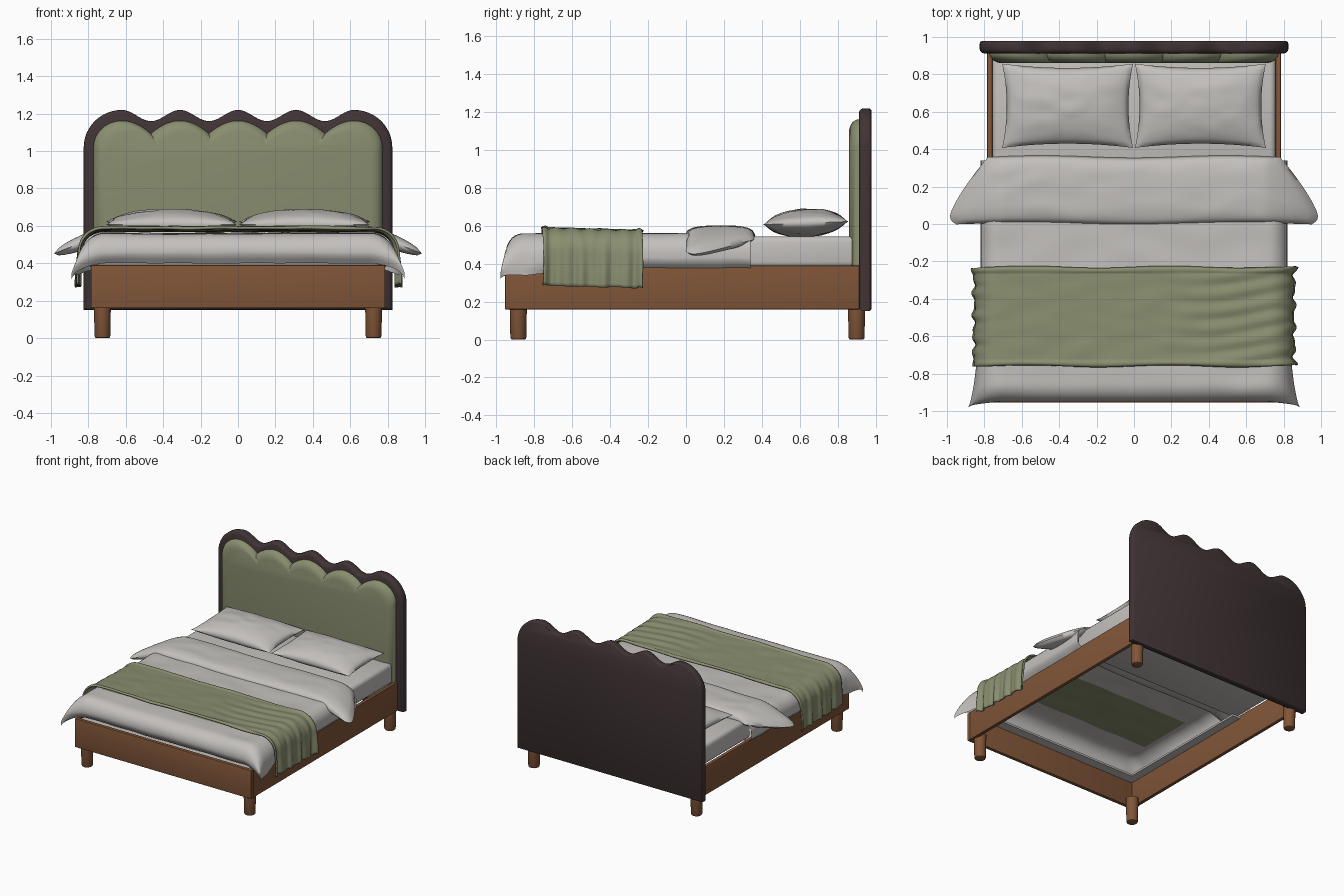
import bpy, bmesh, math
from mathutils import Vector, noise

if "Cube" in bpy.data.objects:
    bpy.data.objects.remove(bpy.data.objects["Cube"])


def material(name, rgb):
    m = bpy.data.materials.new(name)
    m.diffuse_color = (*rgb, 1)
    m.use_nodes = True
    m.node_tree.nodes["Principled BSDF"].inputs["Base Color"].default_value = m.diffuse_color
    return m


WOOD = material("warm wood", (0.22, 0.092, 0.04))
DARK = material("dark brown frame", (0.052, 0.034, 0.036))
GREEN = material("sage green fabric", (0.25, 0.27, 0.16))
WHITE = material("off white bedding", (0.55, 0.53, 0.51))


def finish(name, bm, mats, angle=35):
    bmesh.ops.remove_doubles(bm, verts=bm.verts, dist=1e-5)
    bmesh.ops.recalc_face_normals(bm, faces=bm.faces)
    me = bpy.data.meshes.new(name)
    bm.to_mesh(me)
    bm.free()
    for m in mats:
        me.materials.append(m)
    me.shade_smooth()
    me.set_sharp_from_angle(angle=math.radians(angle))
    ob = bpy.data.objects.new(name, me)
    bpy.context.collection.objects.link(ob)
    return ob


def box(name, lo, hi, mat, bevel=0.004):
    bm = bmesh.new()
    bmesh.ops.create_cube(bm, size=1)
    for v in bm.verts:
        v.co = [l + (c + 0.5) * (h - l) for c, l, h in zip(v.co, lo, hi)]
    if bevel:
        bmesh.ops.bevel(bm, geom=bm.edges[:], offset=bevel, segments=3, profile=0.5, affect='EDGES')
    return finish(name, bm, [mat])


def loft(name, loops, mat, angle=35):
    """Skin closed loops of points and cap both ends."""
    bm = bmesh.new()
    rings = [[bm.verts.new(p) for p in loop] for loop in loops]
    n = len(rings[0])
    for a, b in zip(rings, rings[1:]):
        for i in range(n):
            bm.faces.new((a[i], a[(i + 1) % n], b[(i + 1) % n], b[i]))
    bm.faces.new(rings[0])
    bm.faces.new(rings[-1])
    return finish(name, bm, [mat], angle)


def grid(bm, nu, nv, f):
    """Grid of quads from f(u, v), u and v in -1..1."""
    vs = [[bm.verts.new(f(2 * i / nu - 1, 2 * j / nv - 1)) for j in range(nv + 1)] for i in range(nu + 1)]
    for i in range(nu):
        for j in range(nv):
            bm.faces.new((vs[i][j], vs[i + 1][j], vs[i + 1][j + 1], vs[i][j + 1]))


def cushion(name, nu, nv, f):
    """Closed soft body: f(u, v, side), side +1 for top and -1 for bottom."""
    bm = bmesh.new()
    for side in (1, -1):
        grid(bm, nu, nv, lambda u, v: f(u, v, side))
    return finish(name, bm, [WHITE], 75)


# Scalloped headboard: dark frame and padded panel
def scallop(hw, zb, top):
    half = [(0.62 * i / 48, top(0.62 * i / 48)) for i in range(49)]
    zp = half[-1][1]
    for k in range(1, 13):
        a = k / 12 * math.pi / 2
        half.append((0.62 + (hw - 0.62) * math.sin(a), 1.02 + (zp - 1.02) * math.cos(a)))
    half.append((hw, zb))
    return [(-x, z) for x, z in half[:0:-1]] + half


def slab(name, pts, layers, mat):
    hw, zb = pts[-1]
    loops = [[(x * (1 - i / hw), y, z + i if z == zb else z - i) for x, z in pts] for y, i in layers]
    return loft(name, loops, mat, 50)


outer = scallop(0.825, 0.15, lambda x: 1.19 + 0.03 * math.cos(2 * math.pi * x / 0.31))
inner = scallop(0.772, 0.2, lambda x: 1.092 + 0.07 * abs(math.cos(math.pi * x / 0.31)) ** 0.85)
slab("headboard_frame", outer, [(0.912, 0.022), (0.916, 0.012), (0.923, 0.004), (0.935, 0),
                                (0.965, 0), (0.973, 0.003), (0.978, 0.01)], DARK)
slab("headboard_padding", inner, [(0.93, 0), (0.905, 0), (0.89, 0.006), (0.876, 0.018),
                                  (0.866, 0.036), (0.86, 0.06)], GREEN)

# Wooden rails and legs
for s, side in ((-1, "left"), (1, "right")):
    xs = sorted((s * 0.757, s * 0.785))
    box(side + "_rail", (xs[0], -0.945, 0.16), (xs[1], 0.915, 0.39), WOOD)
    for y, end in ((-0.885, "front"), (0.9, "back")):
        prof = [(0.034, 0), (0.039, 0.003), (0.042, 0.01), (0.046, 0.2)]
        loft(f"{end}_{side}_leg", [[(s * 0.725 + r * math.cos(k * math.pi / 14), y + r * math.sin(k * math.pi / 14), z)
                                   for k in range(28)] for r, z in prof], WOOD)
    xs = sorted((s * 0.69, s * 0.757))
    box(side + "_mattress_lip", (xs[0], -0.92, 0.365), (xs[1], 0.3, 0.38), WHITE, 0)
box("front_rail", (-0.787, -0.955, 0.16), (0.787, -0.927, 0.39), WOOD)
box("front_mattress_lip", (-0.757, -0.927, 0.365), (0.757, -0.85, 0.38), WHITE, 0)

# Mattress, showing at the pillow end
box("mattress", (-0.757, 0.25, 0.38), (0.757, 0.9, 0.545), WHITE, 0.03)


def drape(e, r):
    """Cloth lying e past an edge of radius r: (outward, drop)."""
    a = min(e / r, math.pi / 2)
    return r * math.sin(a), r * (1 - math.cos(a)) + max(0, e - r * math.pi / 2)


# Duvet hanging over the sides and the foot, flared at the corners
def duvet(u, v):
    sx, sy = abs(u) * 0.968, -1.067 + (v + 1) / 2 * 1.407
    ex, ey = max(0, sx - 0.72), max(0, -0.85 - sy)
    ox, oy = drape(ex, 0.1)[0], drape(ey, 0.1)[0]
    drop = drape(math.hypot(ex, ey), 0.1)[1]
    corner = min(1, ex / 0.2) * min(1, ey / 0.17)
    near = max(0, min(1, (-0.55 - sy) / 0.3)) * min(1, ex / 0.2)
    tuck = 0.045 * max(0, ex / 0.248 - 0.82) / 0.18 * (1 - near)
    tuck_y = 0.035 * max(0, ey / 0.217 - 0.8) / 0.2 * (1 - corner)
    x = min(sx, 0.72) + ox + 0.035 * corner + 0.035 * near - tuck
    y = max(sy, -0.85) - oy - 0.03 * corner + tuck_y
    z = 0.56 - drop - 0.03 * near * (1 - corner)
    z += 0.006 * noise.noise(Vector((u * 4, v * 5, 0)))
    return (math.copysign(x, u), y, z)


bm = bmesh.new()
grid(bm, 90, 70, duvet)
for f in bm.faces:  # underside of the throw shows through here
    c = f.calc_center_median()
    f.material_index = int(-0.72 < c.y < -0.27 and abs(c.x) < 0.72)
finish("duvet", bm, [WHITE, GREEN], 75)


# Throw blanket with rippled hanging ends
def throw(u, v):
    s = abs(u) * 1.085
    e = max(0, s - 0.72)
    out, drop = drape(e, 0.115)
    t = min(1, e / 0.3)
    y = -0.495 + 0.262 * v
    ripple = math.sin(y * 58 + 2 * u) + 0.6 * math.sin(y * 101 + 1)
    hem = max(0, abs(v) - 0.9) / 0.1
    x = min(s, 0.72) + out + t * (0.018 + 0.007 * ripple + 0.012 * hem)
    crease = max(0, min(1, (u - 0.1) * 3)) * (1 - t)
    z = 0.578 - 0.007 * v - drop + 0.008 * math.sin(hem * math.pi)
    z += 0.004 * crease * math.sin(y * 70 + 3 * math.sin(u * 5)) + 0.004 * noise.noise(Vector((u * 6, v * 3, 4)))
    return (math.copysign(x, u), y + 0.006 * math.sin(u * 9) * hem, z)


bm = bmesh.new()
grid(bm, 120, 70, throw)
ob = finish("throw_blanket", bm, [GREEN], 75)
mod = ob.modifiers.new("thickness", 'SOLIDIFY')
mod.thickness = 0.012
mod.offset = 0


# Folded-back duvet top, wide at its front edge with drooping ends
def fold(u, v, side):
    w = (v + 1) / 2
    x = u * (1.0 - 0.22 * w ** 1.4) * (1 - 0.05 * max(0, -v) ** 8)
    mid = 0.55 - 0.105 * max(0, (abs(x) - 0.7) / 0.3) ** 1.2
    h = 0.05 * ((1 - u ** 10) * (1 - v ** 4)) ** 0.5
    return (x, 0.36 * w - 0.006 * math.cos(u * 5), mid + side * h + 0.004 * noise.noise(Vector((u * 5, v * 2, 9))) * h / 0.05)


cushion("folded_duvet_top", 80, 28, fold)

# Pillows with pinched corners
for s, side in ((-1, "left"), (1, "right")):
    def pillow(u, v, k):
        h = ((1 - u * u) * (1 - v * v)) ** 0.5
        wr = 0.006 * noise.noise(Vector((u * 3 + s, v * 3, k))) * h
        return (s * 0.355 + 0.35 * u * (1 - 0.07 * (1 - v * v)),
                0.632 + 0.225 * v * (1 - 0.1 * (1 - u * u)),
                0.615 + 0.008 * v + k * h * (0.075 if k > 0 else 0.072) + wr)
    cushion(side + "_pillow", 44, 32, pillow)
